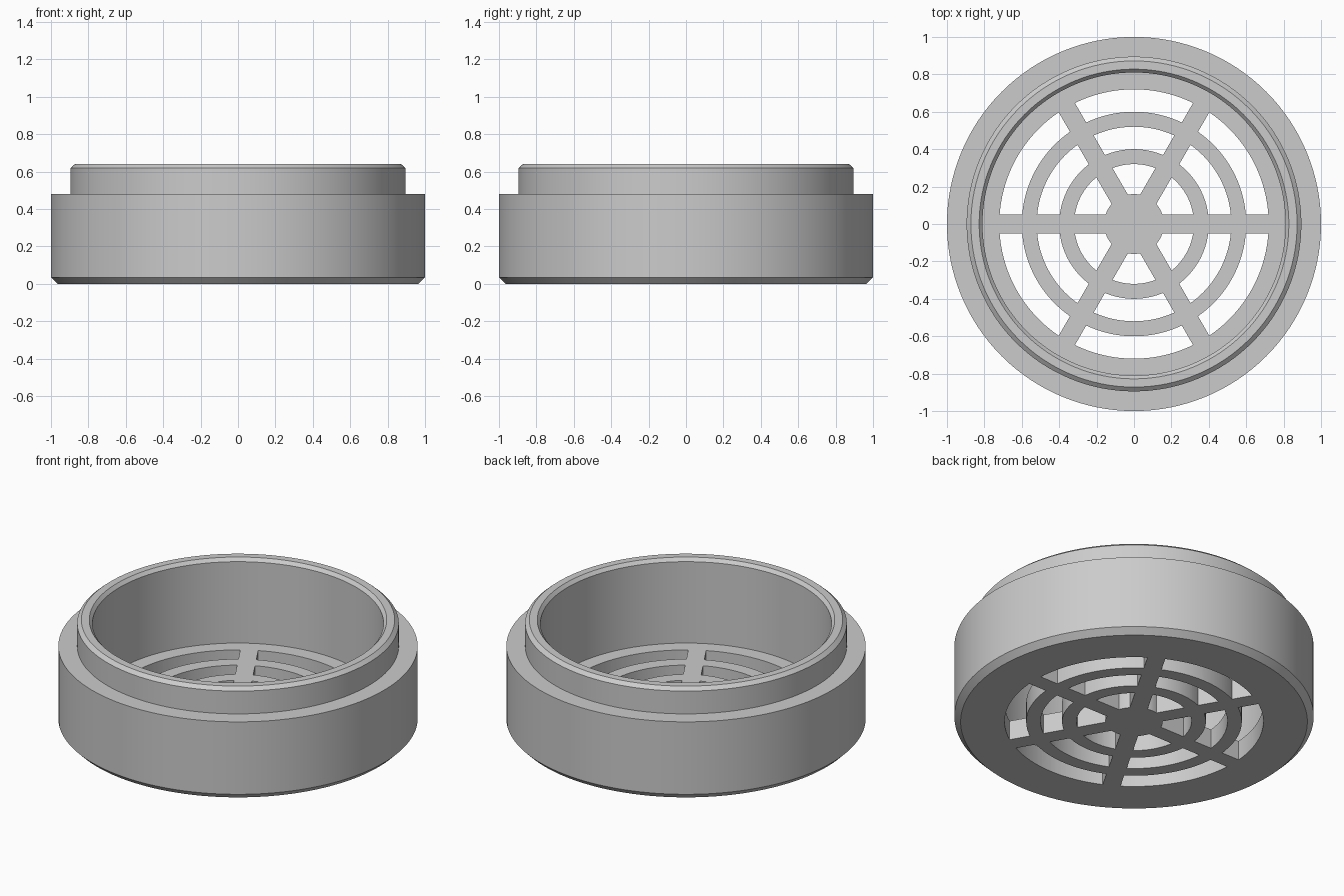
import bpy
import bmesh
from math import asin, cos, pi, sin
from mathutils import Vector

SEGMENTS = 128
FLOOR_Z = 0.12
SPOKE_HALF_WIDTH = 0.05

cube = bpy.data.objects.get("Cube")
if cube:
    bpy.data.objects.remove(cube, do_unlink=True)

# Single grey plastic
grey = bpy.data.materials.new("grey_plastic")
grey.use_nodes = True
colour = (0.6, 0.6, 0.6, 1)
grey.diffuse_color = colour
grey.node_tree.nodes["Principled BSDF"].inputs["Base Color"].default_value = colour


def add_object(name, bm):
    bmesh.ops.recalc_face_normals(bm, faces=bm.faces)
    mesh = bpy.data.meshes.new(name)
    bm.to_mesh(mesh)
    bm.free()
    mesh.materials.append(grey)
    obj = bpy.data.objects.new(name, mesh)
    bpy.context.collection.objects.link(obj)
    return obj


def lathe(name, profile):
    """Spin a radius/height profile into a closed solid."""
    bm = bmesh.new()
    verts = [bm.verts.new((r, 0, z)) for r, z in profile]
    edges = [bm.edges.new(pair) for pair in zip(verts, verts[1:])]
    bmesh.ops.spin(bm, geom=verts + edges, cent=(0, 0, 0), axis=(0, 0, 1),
                   angle=2 * pi, steps=SEGMENTS, use_merge=True)
    bmesh.ops.remove_doubles(bm, verts=bm.verts, dist=0.0001)
    return add_object(name, bm)


def arc(radius, middle, steps):
    """Points between two neighbouring spokes at one radius."""
    half = pi / 6 - asin(SPOKE_HALF_WIDTH / radius)
    angles = [middle + half * (2 * i / steps - 1) for i in range(steps + 1)]
    return [(radius * cos(a), radius * sin(a)) for a in angles]


def slot_cutters(rings):
    bm = bmesh.new()
    for inner, outer in rings:
        for sector in range(6):
            middle = (sector + 0.5) * pi / 3
            outline = arc(outer, middle, 20) + arc(inner, middle, 20)[::-1]
            face = bm.faces.new([bm.verts.new((x, y, -0.1)) for x, y in outline])
            top = bmesh.ops.extrude_face_region(bm, geom=[face])["geom"]
            bmesh.ops.translate(bm, vec=Vector((0, 0, FLOOR_Z + 0.2)),
                                verts=[v for v in top if isinstance(v, bmesh.types.BMVert)])
    return add_object("slot_cutters", bm)


# Stepped cup with chamfered base and rim
cup = lathe("vented_cup", [
    (0, 0), (0.965, 0), (1, 0.035), (1, 0.48), (0.895, 0.48), (0.895, 0.62),
    (0.872, 0.64), (0.828, 0.64), (0.81, 0.62), (0.81, FLOOR_Z), (0, FLOOR_Z)])

# Three rings of slots leave the hub, rings and spokes of the grille
cutter = slot_cutters([(0.16, 0.32), (0.4, 0.52), (0.6, 0.72)])
cutter.hide_render = True
bpy.ops.object.select_all(action="DESELECT")
cup.select_set(True)
bpy.context.view_layer.objects.active = cup
cut = cup.modifiers.new("grille_slots", "BOOLEAN")
cut.operation = "DIFFERENCE"
cut.solver = "EXACT"
cut.object = cutter
bpy.ops.object.modifier_apply(modifier=cut.name)
bpy.data.objects.remove(cutter, do_unlink=True)
bpy.ops.object.shade_smooth_by_angle(angle=pi / 8)
